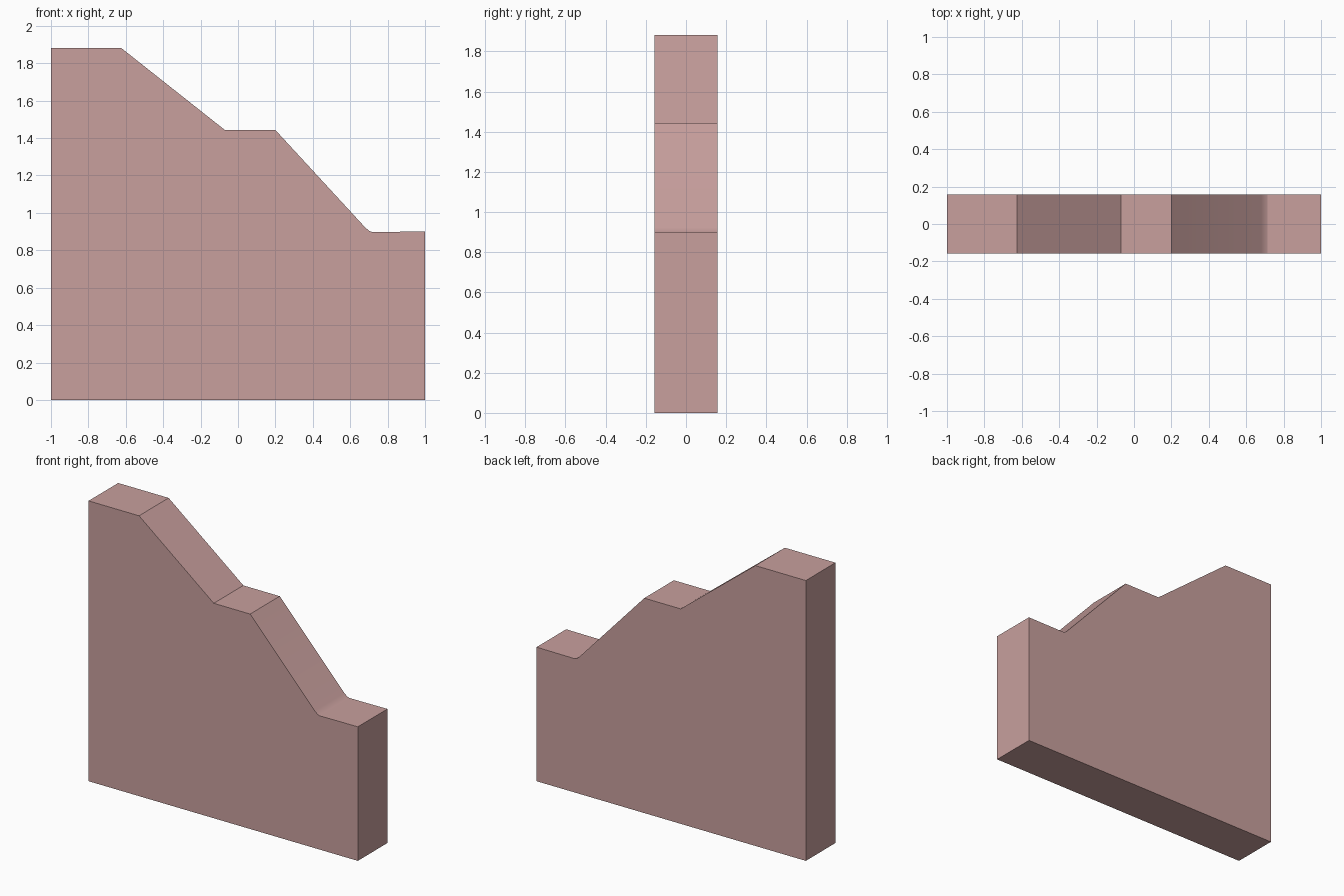
import bpy, bmesh

if "Cube" in bpy.data.objects:
    bpy.data.objects.remove(bpy.data.objects["Cube"])

HALF_DEPTH = 0.157

# Stepped outline in the XZ plane, with a small fillet at the foot of the lower slope
outline = [(-1, 0), (1, 0), (1, 0.9),
           (0.715, 0.898), (0.70, 0.905), (0.68, 0.922),
           (0.2, 1.443), (-0.07, 1.443), (-0.625, 1.882), (-1, 1.882)]

# Extrude the outline through the thickness
bm = bmesh.new()
face = bm.faces.new([bm.verts.new((x, -HALF_DEPTH, z)) for x, z in outline])
new = bmesh.ops.extrude_face_region(bm, geom=[face])["geom"]
bmesh.ops.translate(bm, vec=(0, 2 * HALF_DEPTH, 0),
                    verts=[v for v in new if isinstance(v, bmesh.types.BMVert)])
bmesh.ops.recalc_face_normals(bm, faces=bm.faces)
mesh = bpy.data.meshes.new("stepped_wall")
bm.to_mesh(mesh)
bm.free()

wall = bpy.data.objects.new("stepped_wall", mesh)
bpy.context.collection.objects.link(wall)

# Dusty pink finish
mat = bpy.data.materials.new("dusty_pink")
mat.diffuse_color = (0.58, 0.35, 0.34, 1)
mat.use_nodes = True
mat.node_tree.nodes["Principled BSDF"].inputs["Base Color"].default_value = mat.diffuse_color
mesh.materials.append(mat)

# Smooth only the shallow fillet
bpy.context.view_layer.objects.active = wall
wall.select_set(True)
bpy.ops.object.shade_smooth_by_angle(angle=0.44)
